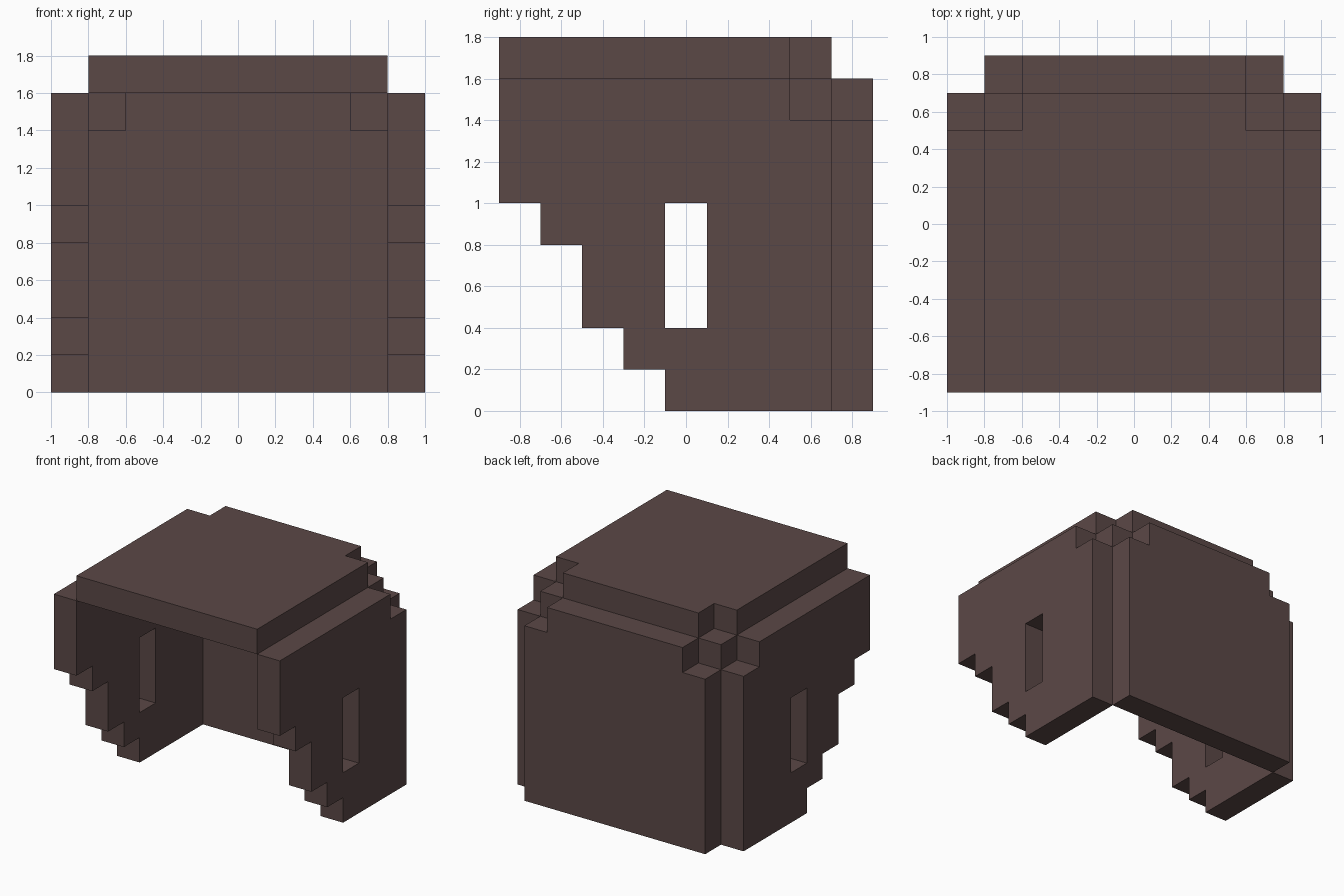
import bpy
import bmesh
from mathutils import Vector

cube = bpy.data.objects.get("Cube")
if cube:
    bpy.data.objects.remove(cube, do_unlink=True)

# Single dark brown material
COLOUR = (0.105, 0.065, 0.062, 1.0)
brown = bpy.data.materials.new("dark_brown")
brown.use_nodes = True
brown.diffuse_color = COLOUR
bsdf = next(n for n in brown.node_tree.nodes if n.type == 'BSDF_PRINCIPLED')
bsdf.inputs["Base Color"].default_value = COLOUR


def prism(name, outline, axis, low, high):
    """Extrude a 2D outline along an axis (0 = x, 1 = y, 2 = z)."""
    def point(a, b, depth):
        co = [a, b]
        co.insert(axis, depth)
        return Vector(co)

    bm = bmesh.new()
    face = bm.faces.new([bm.verts.new(point(a, b, low)) for a, b in outline])
    grown = bmesh.ops.extrude_face_region(bm, geom=[face], use_keep_orig=True)
    verts = [g for g in grown["geom"] if isinstance(g, bmesh.types.BMVert)]
    shift = Vector((0, 0, 0))
    shift[axis] = high - low
    bmesh.ops.translate(bm, verts=verts, vec=shift)
    bmesh.ops.recalc_face_normals(bm, faces=bm.faces)
    mesh = bpy.data.meshes.new(name)
    bm.to_mesh(mesh)
    bm.free()
    mesh.materials.append(brown)
    obj = bpy.data.objects.new(name, mesh)
    bpy.context.collection.objects.link(obj)
    return obj


def rect(a0, b0, a1, b1):
    return [(a0, b0), (a1, b0), (a1, b1), (a0, b1)]


def mirrored(half):
    """Complete a right-hand half outline across the first axis."""
    return half + [(-a, b) for a, b in reversed(half)]


# Crown plate with notched rear corners
prism("crown_plate", mirrored([(0.8, -0.9), (0.8, 0.5), (0.6, 0.5), (0.6, 0.7)]),
      2, 1.6, 1.8)

# Back wall with notched upper corners
prism("back_wall", mirrored([(0.8, 0), (0.8, 1.4), (0.6, 1.4), (0.6, 1.6)]),
      1, 0.7, 0.9)

# Side outline in y, z: stepped cheek edge and notched upper rear corner
SIDE = [(0.7, 0), (0.7, 1.4), (0.5, 1.4), (0.5, 1.6), (-0.9, 1.6),
        (-0.9, 1.0), (-0.7, 1.0), (-0.7, 0.8), (-0.5, 0.8), (-0.5, 0.4),
        (-0.3, 0.4), (-0.3, 0.2), (-0.1, 0.2), (-0.1, 0)]

for side, s in (("left", 1), ("right", -1)):
    x0, x1 = sorted((0.8 * s, 1.0 * s))
    wall = prism(side + "_side_wall", SIDE, 0, x0, x1)

    # Ear slot cut through the wall
    cutter = prism(side + "_slot_cutter", rect(-0.1, 0.4, 0.1, 1.0), 0, x0 - 0.1, x1 + 0.1)
    cutter.hide_render = True
    cutter.hide_set(True)
    slot = wall.modifiers.new("ear_slot", 'BOOLEAN')
    slot.operation = 'DIFFERENCE'
    slot.solver = 'EXACT'
    slot.object = cutter
    bpy.context.view_layer.update()
    cut_mesh = bpy.data.meshes.new_from_object(
        wall.evaluated_get(bpy.context.evaluated_depsgraph_get()))
    wall.modifiers.clear()
    wall.data = cut_mesh
    bpy.data.objects.remove(cutter, do_unlink=True)

    # Small block closing the upper rear corner
    c0, c1 = sorted((0.6 * s, 0.8 * s))
    prism(side + "_corner_block", rect(c0, 0.5, c1, 0.7), 2, 1.4, 1.6)
